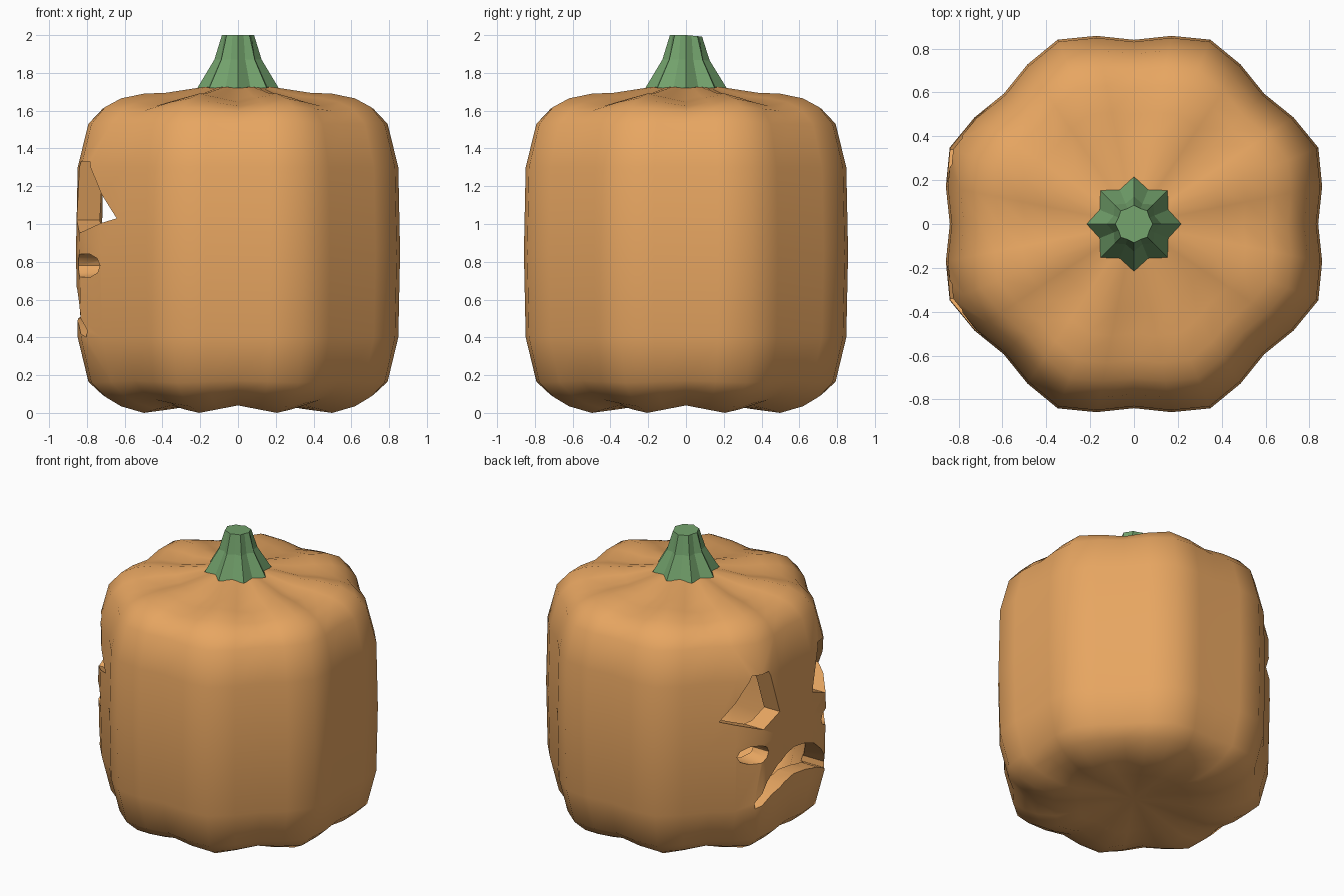
import bpy, bmesh
from math import sin, cos, pi

if "Cube" in bpy.data.objects:
    bpy.data.objects.remove(bpy.data.objects["Cube"])

def material(name, color):
    m = bpy.data.materials.new(name)
    m.diffuse_color = color
    m.use_nodes = True
    m.node_tree.nodes["Principled BSDF"].inputs["Base Color"].default_value = m.diffuse_color
    return m

def finish(bm, name, mat=None):
    me = bpy.data.meshes.new(name)
    bm.to_mesh(me)
    bm.free()
    ob = bpy.data.objects.new(name, me)
    bpy.context.collection.objects.link(ob)
    if mat:
        me.materials.append(mat)
    return ob

def bridge(bm, a, b, flip=False):
    n = len(a)
    for i in range(n):
        j = (i + 1) % n
        f = [a[i], a[j], b[j], b[i]]
        bm.faces.new(f[::-1] if flip else f)

# Ribbed shell: rows of (ridge radius, ridge height, groove height offset)
ROWS = [(.2, .05, .005), (.38, .02, .02), (.54, 0, .04), (.67, .035, .035),
        (.76, .085, .02), (.84, .16, .01), (.9, .4, 0), (.91, .85, 0),
        (.9, 1.3, 0), (.84, 1.53, 0), (.76, 1.62, -.02), (.67, 1.665, -.04),
        (.54, 1.69, -.045), (.41, 1.695, -.035), (.2, 1.725, -.005)]

def ribbed_shell(bm, scale, flip):
    n, mid = 32, .865
    def zz(z):
        return mid + (z - mid) * scale
    rings = []
    for r, z, dz in ROWS:
        ring = []
        for i in range(n):
            a = 2 * pi * i / n
            g = (1 + cos(8 * a)) / 2          # 1 in a groove, 0 on a ridge
            rr = r * scale * (1 - .077 * g)
            ring.append(bm.verts.new((rr * cos(a), rr * sin(a), zz(z + dz * g))))
        rings.append(ring)
    for a, b in zip(rings, rings[1:]):
        bridge(bm, a, b, flip)
    for ring, z, rev in ((rings[0], .06, True), (rings[-1], 1.73, False)):
        c = bm.verts.new((0, 0, zz(z)))
        for i in range(n):
            f = [ring[i], ring[(i + 1) % n], c]
            bm.faces.new(f[::-1] if rev != flip else f)

# Hollow body
bm = bmesh.new()
ribbed_shell(bm, 1, False)
ribbed_shell(bm, .86, True)
body = finish(bm, "pumpkin_body", material("orange_skin", (.8, .38, .12, 1)))

# Face cutters, (y, z) outlines pushed through the -x wall
EYE = [(.18, 1.02), (.34, .95), (.55, 1.03), (.39, 1.33), (.27, 1.33)]
CHEEK = [(.385 + .095 * cos(2 * pi * i / 10), .78 + .065 * sin(2 * pi * i / 10))
         for i in range(10)]
HALF_MOUTH = [(.12, .5), (.25, .465), (.38, .40), (.385, .44), (.3, .57), (.2, .655), (.1, .69)]

def mirrored(outline):
    return [(-y, z) for y, z in reversed(outline)]

MOUTH = [(0, .51)] + HALF_MOUTH + [(0, .70)] + mirrored(HALF_MOUTH)
bm = bmesh.new()
for outline in (EYE, mirrored(EYE), CHEEK, mirrored(CHEEK), MOUTH):
    back = [bm.verts.new((-.35, y, z)) for y, z in outline]
    front = [bm.verts.new((-1.2, y, z)) for y, z in outline]
    bridge(bm, front, back)
    bm.faces.new(front)
    bm.faces.new(back[::-1])
bmesh.ops.recalc_face_normals(bm, faces=bm.faces)
cutter = finish(bm, "face_cutter")
cutter.hide_render = True

mod = body.modifiers.new("carve", 'BOOLEAN')
mod.operation = 'DIFFERENCE'
mod.solver = 'EXACT'
mod.object = cutter
bpy.context.view_layer.objects.active = body
body.select_set(True)
bpy.ops.object.modifier_apply(modifier="carve")
bpy.data.objects.remove(cutter)
bpy.ops.object.shade_smooth_by_angle(angle=pi / 4.5)

# Fluted stem with a slightly tilted top
bm = bmesh.new()
rings = []
for r, depth, z, tilt in ((.215, .2, 1.72, 0), (.125, .2, 1.87, .03), (.085, .1, 1.99, .09)):
    ring = []
    for i in range(16):
        a = 2 * pi * i / 16
        rr = r * (1 - depth * (i % 2))
        ring.append(bm.verts.new((rr * cos(a), rr * sin(a), z + .01 * (tilt > .05) - tilt * max(0, rr * sin(a)))))
    rings.append(ring)
for a, b in zip(rings, rings[1:]):
    bridge(bm, a, b)
bm.faces.new(rings[0][::-1])
bm.faces.new(rings[-1])
finish(bm, "stem", material("green_stem", (.17, .36, .15, 1)))
